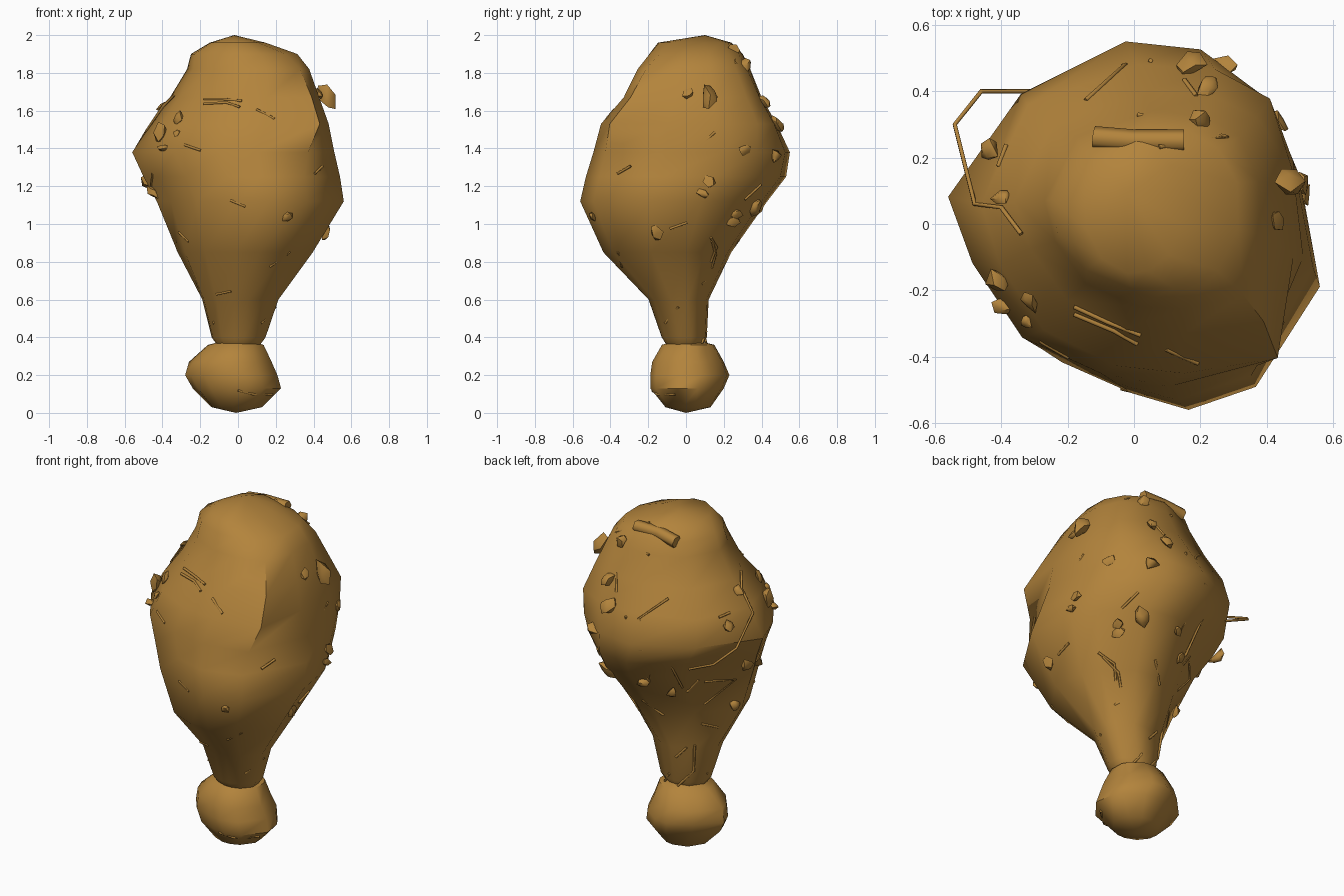
import bpy, bmesh, math, random
from mathutils import Vector, Euler
from mathutils.bvhtree import BVHTree

random.seed(4)
cube = bpy.data.objects.get("Cube")
if cube:
    bpy.data.objects.remove(cube, do_unlink=True)

# One fried crust colour
crust = bpy.data.materials.new("golden_crust")
crust.use_nodes = True
color = (0.45, 0.23, 0.045, 1)
crust.diffuse_color = color
shader = crust.node_tree.nodes["Principled BSDF"]
shader.inputs["Base Color"].default_value = color
shader.inputs["Roughness"].default_value = 0.8

# Lopsided cross-sections, in a unit box
BELLY = [Vector(p) for p in (
    (-1, .1), (-.5, .66), (0, 1), (.36, .94), (.76, .57), (.9, .3), (1, -.25),
    (.61, -.86), (.2, -1), (-.14, -.9), (-.57, -.71), (-.85, -.27))]
SHOULDER = [Vector(p) for p in (
    (-1, .1), (-.7, .74), (0, 1), (.5, .97), (.85, .78), (1, .3), (1, -.25),
    (.9, -.9), (.3, -1), (-.14, -.95), (-.6, -.72), (-.88, -.3))]


def section(shape):
    """Minus one is round, zero the belly, one the shoulder, two round again."""
    if shape <= 0:
        return [b.lerp(b.normalized(), -shape) for b in BELLY]
    if shape <= 1:
        return [b.lerp(s, shape) for b, s in zip(BELLY, SHOULDER)]
    return [s.lerp(s.normalized(), shape - 1) for s in SHOULDER]


def finish(name, bm):
    """Turn a bmesh into a smooth object that keeps its sharp creases."""
    bmesh.ops.recalc_face_normals(bm, faces=bm.faces)
    mesh = bpy.data.meshes.new(name)
    bm.to_mesh(mesh)
    bm.free()
    mesh.shade_smooth()
    mesh.set_sharp_from_angle(angle=math.radians(50))
    mesh.materials.append(crust)
    obj = bpy.data.objects.new(name, mesh)
    bpy.context.collection.objects.link(obj)
    return obj


def loft(name, rings, top, bottom):
    """Skin rings of (z, x min, x max, y min, y max, section shape)."""
    bm = bmesh.new()
    loops = []
    for z, left, right, front, back, shape in rings:
        center = Vector((left + right, front + back)) / 2
        half = Vector((right - left, back - front)) / 2
        loops.append([bm.verts.new((center.x + p.x * half.x, center.y + p.y * half.y, z))
                      for p in section(shape)])
    count = len(BELLY)
    for upper, lower in zip(loops, loops[1:]):
        for i in range(count):
            j = (i + 1) % count
            bm.faces.new((upper[i], upper[j], lower[j], lower[i]))
    for loop, tip in ((loops[0], top), (loops[-1], bottom)):
        pole = bm.verts.new(tip)
        for i in range(count):
            bm.faces.new((loop[i], loop[(i + 1) % count], pole))
    return finish(name, bm)


# Meat, tapering into the shank
meat = loft("meat", [
    (1.96, -.15, .15, -.15, .24, 2), (1.9, -.25, .32, -.2, .3, 1.7),
    (1.82, -.27, .38, -.26, .34, 1.3), (1.67, -.36, .43, -.33, .4, 1),
    (1.53, -.46, .48, -.45, .48, 1), (1.38, -.56, .51, -.49, .55, .45),
    (1.25, -.5, .54, -.53, .53, .1), (1.12, -.43, .56, -.56, .43, 0),
    (.85, -.32, .4, -.44, .24, -.4), (.6, -.19, .22, -.2, .12, -1),
    (.4, -.14, .15, -.13, .11, -1)],
    (-.02, .1, 2), (0, 0, .2))

# Rounded bone end
knob = loft("bone_end", [
    (.36, -.16, .14, -.13, .15, -1), (.27, -.26, .18, -.18, .2, -.3),
    (.2, -.28, .21, -.19, .23, -.2), (.13, -.24, .23, -.19, .2, -.3),
    (.03, -.14, .13, -.11, .13, -1)], (0, 0, .4), (-.01, 0, 0))

SURFACES = [BVHTree.FromPolygons([v.co.copy() for v in part.data.vertices],
                                 [tuple(p.vertices) for p in part.data.polygons])
            for part in (meat, knob)]


def on_crust(side, u, v):
    """Surface point and normal met by a line across the given side."""
    azimuth, elevation = (math.radians(a) for a in side)
    right = Vector((-math.sin(azimuth), math.cos(azimuth), 0))
    out = Vector((math.cos(azimuth) * math.cos(elevation),
                  math.sin(azimuth) * math.cos(elevation), math.sin(elevation)))
    start = Vector((0, 0, 1)) + right * u + out.cross(right) * v + out * 3
    hits = [tree.ray_cast(start, -out) for tree in SURFACES]
    hits = [hit for hit in hits if hit[0]]
    if not hits:
        hits = [tree.find_nearest(start - out * 3) for tree in SURFACES]
    nearest = min(hits, key=lambda hit: (hit[0] - start).length)
    return nearest[0], nearest[1]


def strand(name, points, radius=.007):
    curve = bpy.data.curves.new(name, "CURVE")
    curve.dimensions = "3D"
    curve.bevel_depth = radius
    curve.bevel_resolution = 1
    curve.use_fill_caps = True
    spline = curve.splines.new("POLY")
    spline.points.add(len(points) - 1)
    for slot, point in zip(spline.points, points):
        slot.co = (*point, 1)
    curve.materials.append(crust)
    bpy.context.collection.objects.link(bpy.data.objects.new(name, curve))


def crumb(point, normal, size):
    """An irregular flattened lump resting on the crust."""
    bm = bmesh.new()
    bmesh.ops.create_icosphere(bm, subdivisions=1, radius=size)
    turn = normal.to_track_quat("Z", "Y").to_matrix()
    spin = Euler((random.uniform(-.5, .5), random.uniform(-.5, .5),
                  random.uniform(0, math.tau))).to_matrix()
    for vert in bm.verts:
        p = vert.co * random.uniform(.65, 1.35)
        p = Vector((p.x, p.y * .75, p.z * .55))
        vert.co = point + normal * size * .2 + turn @ (spin @ p)
    finish("crumb", bm)


# Sides as azimuth and elevation in degrees
FRONT, SIDE, TOP = (-90, 0), (0, 0), (-90, 90)
BACK, BACK_LOW = (135, 30), (45, -30)

# Loose crumbs
CRUMBS = {
    TOP: [(.2, .31), (.17, .47), (.34, .46), (-.43, .22), (-.4, -.17), (-.31, -.23)],
    FRONT: [(-.32, .48), (-.39, .4), (.26, .04), (-.33, -.13)],
    SIDE: [(.47, .36), (.4, .07), (.26, .06), (.12, .22), (-.16, -.04)],
    BACK: [(-.12, -.12), (.22, .37), (.33, 0), (-.44, .49)],
    BACK_LOW: [(-.29, .75), (-.09, .6), (-.3, .35), (-.05, .21)],
}
for side, spots in CRUMBS.items():
    for u, v in spots:
        crumb(*on_crust(side, u, v), random.uniform(.03, .045) + (.012 if side == TOP else 0))

# Large crumbs on both sides, and a thick roll on the crown
crumb(Vector((.46, .12, 1.66)), Vector((.8, .2, .5)).normalized(), .07)
crumb(Vector((-.47, .12, 1.22)), Vector((-.9, .1, -.3)).normalized(), .05)
strand("crown_roll", [Vector((-.12, .26, 1.9)), Vector((0, .25, 1.92)),
                      Vector((.15, .25, 1.92))], .035)

# Bent strands lying on the crust
STRANDS = {
    FRONT: [[(-.18, .66), (-.08, .66), (.02, .65)], [(0, -.88), (.08, -.9), (.18, -.9)]],
    SIDE: [[(.13, -.07), (.16, -.12), (.13, -.2)], [(.23, .95), (.26, .85), (.36, .83)]],
    TOP: [[(-.18, -.27), (-.06, -.32), (.01, -.36)], [(-.13, .47), (-.12, .52), (.05, .49)]],
    BACK: [[(-.16, .35), (-.32, .26), (-.19, .06), (-.07, -.1)],
           [(.05, -.08), (.22, -.08), (.06, -.19)], [(.02, -.39), (.02, -.52), (-.06, -.59)]],
    BACK_LOW: [[(-.14, .09), (-.06, 0), (-.05, -.08)]],
}
for side, paths in STRANDS.items():
    for path in paths:
        hits = [on_crust(side, u, v) for u, v in path]
        strand("crust_strand", [point + normal * .003 for point, normal in hits])

# Short straight strands scattered around in a spiral
SHORT = 22
for i in range(SHORT):
    side = (i * 137.5 + 60, 0)
    height = -.6 + 1.3 * i / SHORT
    reach, drop = random.uniform(.02, .05), random.uniform(-.05, .05)
    ends = [on_crust(side, sign * reach, height + sign * drop) for sign in (-1, 1)]
    strand("short_strand", [point for point, normal in ends])

# Long strand that stands clear of the crust
strand("loose_strand", [Vector(p) for p in (
    (-.34, -.03, 1.68), (-.4, .05, 1.62), (-.48, .06, 1.5),
    (-.54, .3, 1.4), (-.46, .4, 1.32), (-.3, .4, 1.25))])
